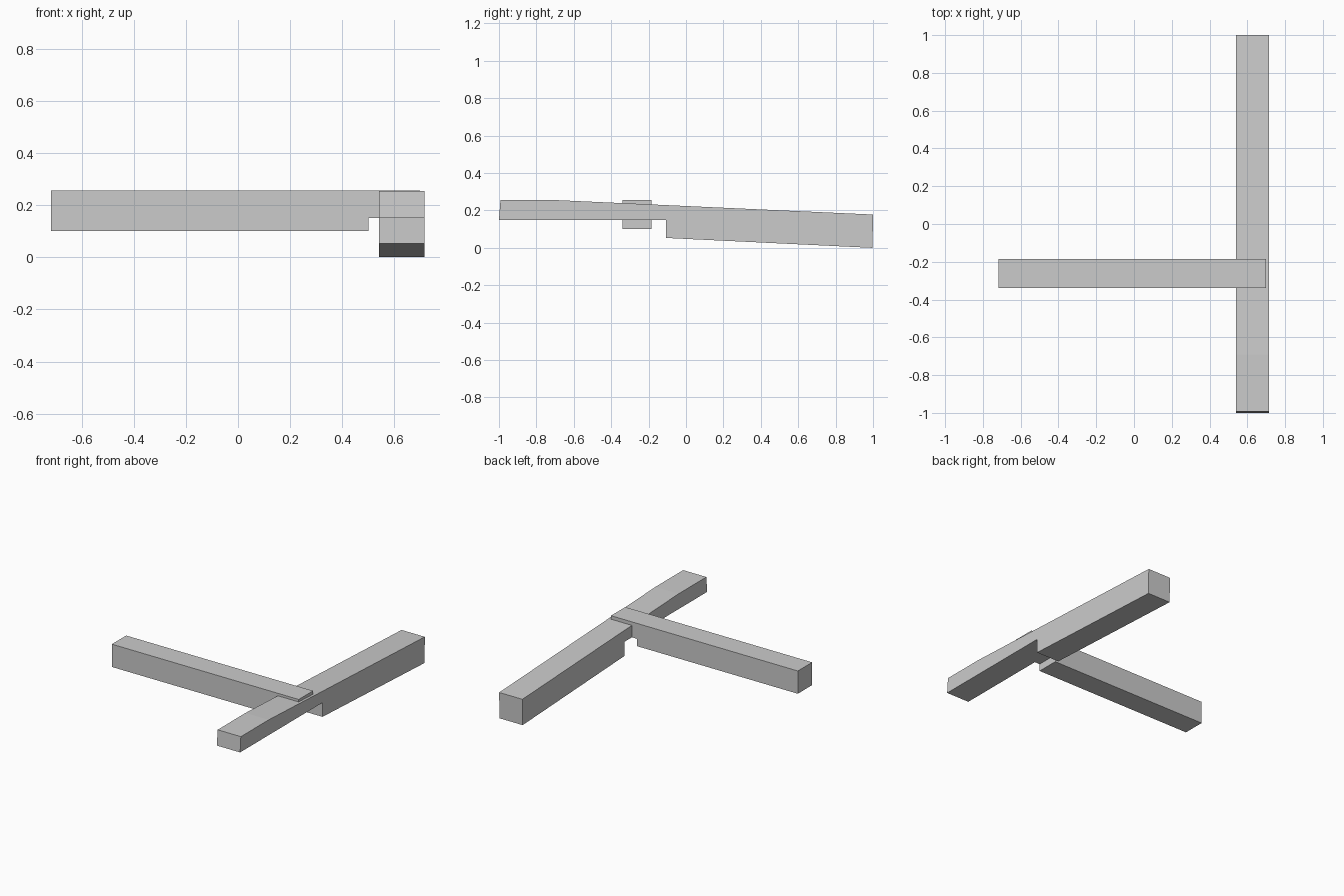
import bpy
import bmesh
from mathutils import Vector

cube = bpy.data.objects.get("Cube")
if cube:
    bpy.data.objects.remove(cube, do_unlink=True)

# Plain grey for both beams
grey = bpy.data.materials.new("plain_grey")
grey.use_nodes = True
colour = (0.6, 0.6, 0.6, 1)
grey.diffuse_color = colour
grey.node_tree.nodes["Principled BSDF"].inputs["Base Color"].default_value = colour


def extruded_beam(name, points, sweep):
    """Extrude a closed 3D outline along the sweep vector."""
    bm = bmesh.new()
    outline = bm.faces.new([bm.verts.new(p) for p in points])
    result = bmesh.ops.extrude_face_region(bm, geom=[outline], use_keep_orig=True)
    moved = [v for v in result["geom"] if isinstance(v, bmesh.types.BMVert)]
    bmesh.ops.translate(bm, verts=moved, vec=Vector(sweep))
    bmesh.ops.recalc_face_normals(bm, faces=bm.faces)
    mesh = bpy.data.meshes.new(name)
    bm.to_mesh(mesh)
    bm.free()
    mesh.materials.append(grey)
    obj = bpy.data.objects.new(name, mesh)
    bpy.context.collection.objects.link(obj)
    return obj


# Long beam: level stepped front, sloping back, outline in y and z
long_profile = [(-1, 0.15), (-0.992, 0.255), (-0.69, 0.255), (1, 0.178),
                (0.997, 0), (-0.108, 0.053), (-0.108, 0.15)]
extruded_beam("long_beam", [(0.54, y, z) for y, z in long_profile], (0.176, 0, 0))

# Cross beam: notched underneath where it crosses, outline in x and z
cross_profile = [(-0.718, 0.1), (-0.718, 0.256), (0.698, 0.256),
                 (0.698, 0.15), (0.5, 0.15), (0.5, 0.1)]
extruded_beam("cross_beam", [(x, -0.34, z) for x, z in cross_profile], (0, 0.155, 0))
